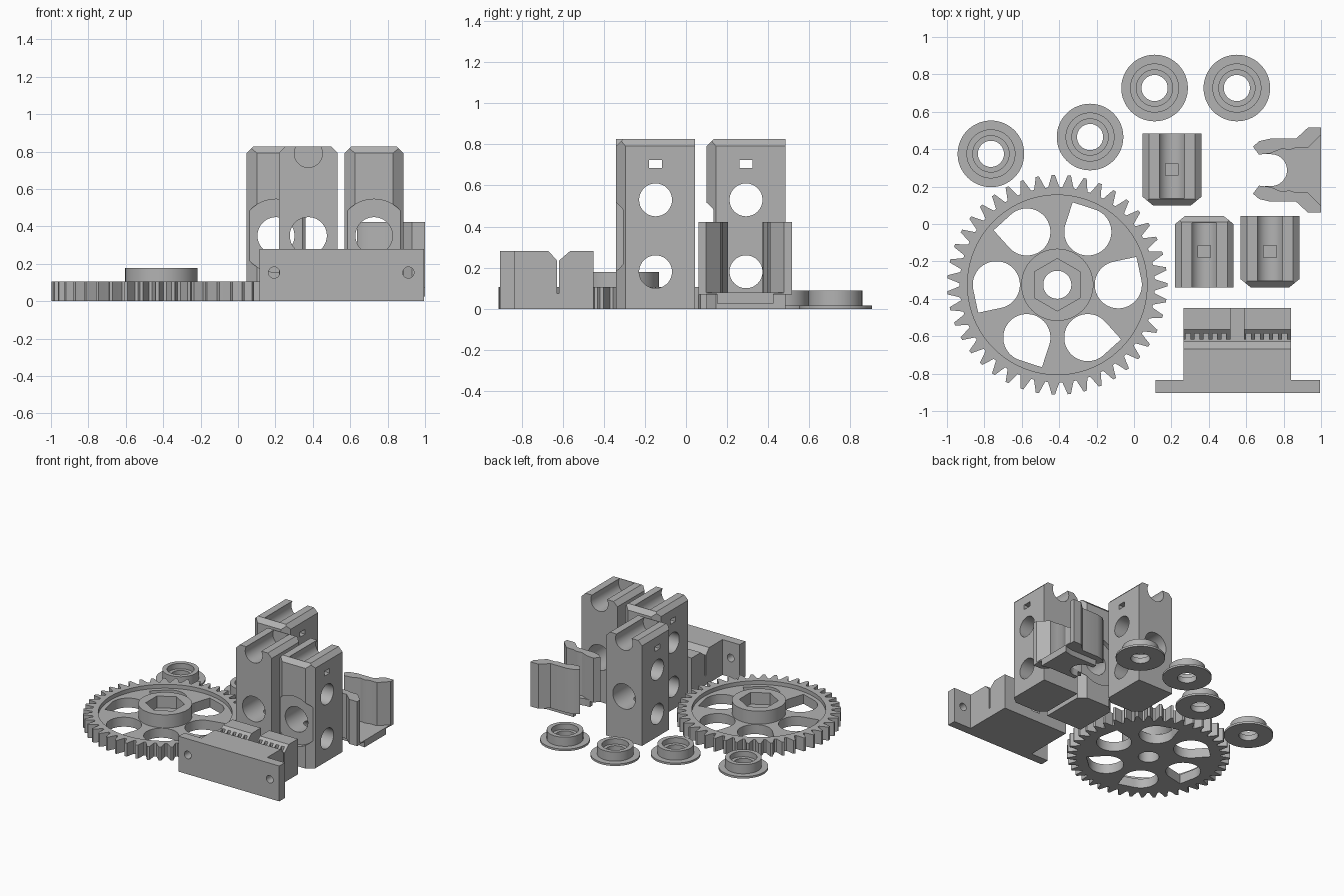
import bpy
import bmesh
from math import sin, cos, pi, radians, sqrt
from mathutils import Vector, Matrix

default_cube = bpy.data.objects.get("Cube")
if default_cube:
    bpy.data.objects.remove(default_cube, do_unlink=True)

GREY = (0.45, 0.45, 0.45, 1)
grey = bpy.data.materials.new("plain grey plastic")
grey.use_nodes = True
grey.diffuse_color = GREY
grey.node_tree.nodes["Principled BSDF"].inputs["Base Color"].default_value = GREY


# ---------- helpers ----------
def circle(u, v, r, n=64, start=0.0):
    return [(u + r * cos(start + 2 * pi * i / n), v + r * sin(start + 2 * pi * i / n))
            for i in range(n)]


def rect(u0, u1, v0, v1):
    return [(u0, v0), (u1, v0), (u1, v1), (u0, v1)]


def prism(name, points, w0, w1, axis="z"):
    """Extrude a 2D outline along an axis: (x,y) for z, (y,z) for x, (x,z) for y."""
    place = {"z": lambda u, v, w: (u, v, w),
             "x": lambda u, v, w: (w, u, v),
             "y": lambda u, v, w: (u, w, v)}[axis]
    bm = bmesh.new()
    low = [bm.verts.new(place(u, v, w0)) for u, v in points]
    high = [bm.verts.new(place(u, v, w1)) for u, v in points]
    bm.faces.new(low)
    bm.faces.new(high)
    for i in range(len(points)):
        j = (i + 1) % len(points)
        bm.faces.new((low[i], low[j], high[j], high[i]))
    bmesh.ops.recalc_face_normals(bm, faces=bm.faces)
    mesh = bpy.data.meshes.new(name)
    bm.to_mesh(mesh)
    bm.free()
    mesh.materials.append(grey)
    obj = bpy.data.objects.new(name, mesh)
    bpy.context.scene.collection.objects.link(obj)
    return obj


def combine(obj, tools, operation="DIFFERENCE"):
    """Apply booleans with every tool, then delete the tools."""
    for tool in tools:
        tool.hide_render = True
        mod = obj.modifiers.new("bool", "BOOLEAN")
        mod.operation, mod.object, mod.solver = operation, tool, "EXACT"
    graph = bpy.context.evaluated_depsgraph_get()
    mesh = bpy.data.meshes.new_from_object(obj.evaluated_get(graph))
    obj.modifiers.clear()
    obj.data = mesh
    for tool in tools:
        bpy.data.objects.remove(tool, do_unlink=True)


def finish(obj):
    bpy.ops.object.select_all(action="DESELECT")
    obj.select_set(True)
    bpy.context.view_layer.objects.active = obj
    bpy.ops.object.shade_smooth_by_angle(angle=radians(30))


# ---------- large gear ----------
GX, GY, TEETH = -0.41, -0.325, 43
pitch = 2 * pi / TEETH
outline = []
for t in range(TEETH):
    for part, r in ((-0.4, 0.522), (-0.25, 0.552), (-0.1, 0.588),
                    (0.1, 0.588), (0.25, 0.552), (0.4, 0.522)):
        a = (t + part) * pitch
        outline.append((GX + r * cos(a), GY + r * sin(a)))
gear = prism("large_gear", outline, 0, 0.106)
combine(gear, [prism("recess", circle(GX, GY, 0.48, 96), 0.075, 0.3)])
combine(gear, [prism("hub", circle(GX, GY, 0.193), 0.03, 0.178)], "UNION")

# teardrop windows, hexagonal nut trap and bore
cutters = [prism("bore", circle(GX, GY, 0.075, 48), -0.1, 0.3),
           prism("nut_trap", circle(GX, GY, 0.14, 6, pi / 2), 0.085, 0.3)]
for k in range(6):
    a = k * pi / 3
    cx, cy, r = GX + 0.326 * cos(a), GY + 0.326 * sin(a), 0.126
    tip = a + radians(57)
    drop = [(cx + r * sqrt(2) * cos(tip), cy + r * sqrt(2) * sin(tip))]
    for i in range(37):
        b = tip + pi / 4 + 1.5 * pi * i / 36
        drop.append((cx + r * cos(b), cy + r * sin(b)))
    cutters.append(prism("window", drop, -0.1, 0.3))
combine(gear, cutters)
finish(gear)

# ---------- flanged bearing guides ----------
for i, (x, y) in enumerate(((-0.765, 0.375), (-0.235, 0.465), (0.11, 0.727), (0.55, 0.727))):
    guide = prism(f"bearing_guide_{i + 1}", circle(x, y, 0.178), 0, 0.016)
    combine(guide, [prism("collar", circle(x, y, 0.131), 0.005, 0.088)], "UNION")
    combine(guide, [prism("bore", circle(x, y, 0.07, 48), -0.1, 0.2),
                    prism("counterbore", circle(x, y, 0.097, 48), 0.045, 0.2)])
    finish(guide)


# ---------- tall rod blocks ----------
def rod_block(name, x, y, turned):
    hw, hd, top = 0.157, 0.192, 0.826
    plan = [(-hw, hd), (-hw, -hd + 0.045), (-hw + 0.055, -hd),
            (hw - 0.055, -hd), (hw, -hd + 0.045), (hw, hd)]
    block = prism(name, plan, 0, top)
    # chamfers around the top
    bm = bmesh.new()
    bm.from_mesh(block.data)
    for point, normal in (((hw - 0.034, 0, top), (1, 0, 1)),
                          ((-hw + 0.034, 0, top), (-1, 0, 1)),
                          ((0, -hd + 0.034, top), (0, -1, 1))):
        bmesh.ops.bisect_plane(bm, geom=bm.verts[:] + bm.edges[:] + bm.faces[:],
                               plane_co=Vector(point), plane_no=Vector(normal),
                               clear_outer=True)
        bmesh.ops.holes_fill(bm, edges=[e for e in bm.edges if e.is_boundary])
    bmesh.ops.recalc_face_normals(bm, faces=bm.faces)
    bm.to_mesh(block.data)
    bm.free()
    # rod hole, face recess, open groove, cross holes and tie slot
    combine(block, [
        prism("rod_hole", circle(0, 0.35, 0.099), -1, 1, "y"),
        prism("face_recess", circle(0, 0.35, 0.195, 96), -1, -hd + 0.033, "y"),
        prism("groove", circle(0, 0.79, 0.075), -hd + 0.038, 1, "y"),
        prism("upper_hole", circle(0, 0.53, 0.08), -1, 1, "x"),
        prism("lower_hole", circle(0, 0.18, 0.08), -1, 1, "x"),
        prism("tie_slot", rect(-0.032, 0.032, 0.685, 0.723), -1, 1, "x")])
    block.data.transform(Matrix.Translation((x, y, 0))
                         @ Matrix.Rotation(pi if turned else 0, 4, "Z"))
    finish(block)


rod_block("rod_block_back", 0.203, 0.292, False)
rod_block("rod_block_middle", 0.376, -0.148, True)
rod_block("rod_block_left", 0.727, -0.148, False)

# ---------- spring clip ----------
CY = 0.288
jaw = [(1, 0.227), (0.93, 0.227), (0.866, 0.168), (0.727, 0.168), (0.67, 0.155),
       (0.636, 0.126), (0.668, 0.083), (0.73, 0.09), (0.79, 0.115), (0.83, 0.108),
       (0.866, 0.12), (0.93, 0.12), (1, 0.19)]
for name, side in (("back", 1), ("front", -1)):
    finish(prism(f"clip_jaw_{name}", [(x, CY + side * d) for x, d in jaw], 0.07, 0.422))
for name, d, z0, z1 in (("lower", 0.137, 0.025, 0.075), ("upper", 0.19, 0.071, 0.08)):
    plan = [(0.7, CY - 0.12), (0.93, CY - 0.12), (1, CY - d),
            (1, CY + d), (0.93, CY + 0.12), (0.7, CY + 0.12)]
    floor = prism(f"clip_floor_{name}", plan, z0, z1)
    combine(floor, [prism("notch", circle(0.733, CY, 0.085), -1, 1),
                    prism("mouth", rect(0.5, 0.733, CY - 0.085, CY + 0.085), -1, 1)])
    finish(floor)

# ---------- belt clamp ----------
SLOT0, SLOT1, FLOOR, TOP = -0.628, -0.617, 0.075, 0.28
profile = [(-0.904, 0), (-0.904, TOP), (-0.668, TOP), (SLOT0, 0.235), (SLOT0, FLOOR),
           (SLOT1, FLOOR), (SLOT1, 0.235), (-0.565, TOP), (-0.45, TOP), (-0.45, 0)]
clamp = prism("belt_clamp", profile, 0.265, 0.84, "x")
combine(clamp, [prism("flange", rect(0.114, 0.994, 0, TOP), -0.904, -0.834, "y")], "UNION")
cutters = [prism("channel", rect(0.515, 0.588, SLOT0 + 0.004, -0.3), FLOOR, 1)]
for x in (0.193, 0.911):
    cutters.append(prism("screw_hole", circle(x, 0.153, 0.03, 32), -1, -0.7, "y"))
for start in (0.288, 0.612):
    for i in range(5):
        x = start + i * 0.048
        cutters.append(prism("tooth_gap", rect(x - 0.013, x + 0.013, SLOT0 + 0.004, -0.585),
                             FLOOR, 1))
combine(clamp, cutters)
finish(clamp)
